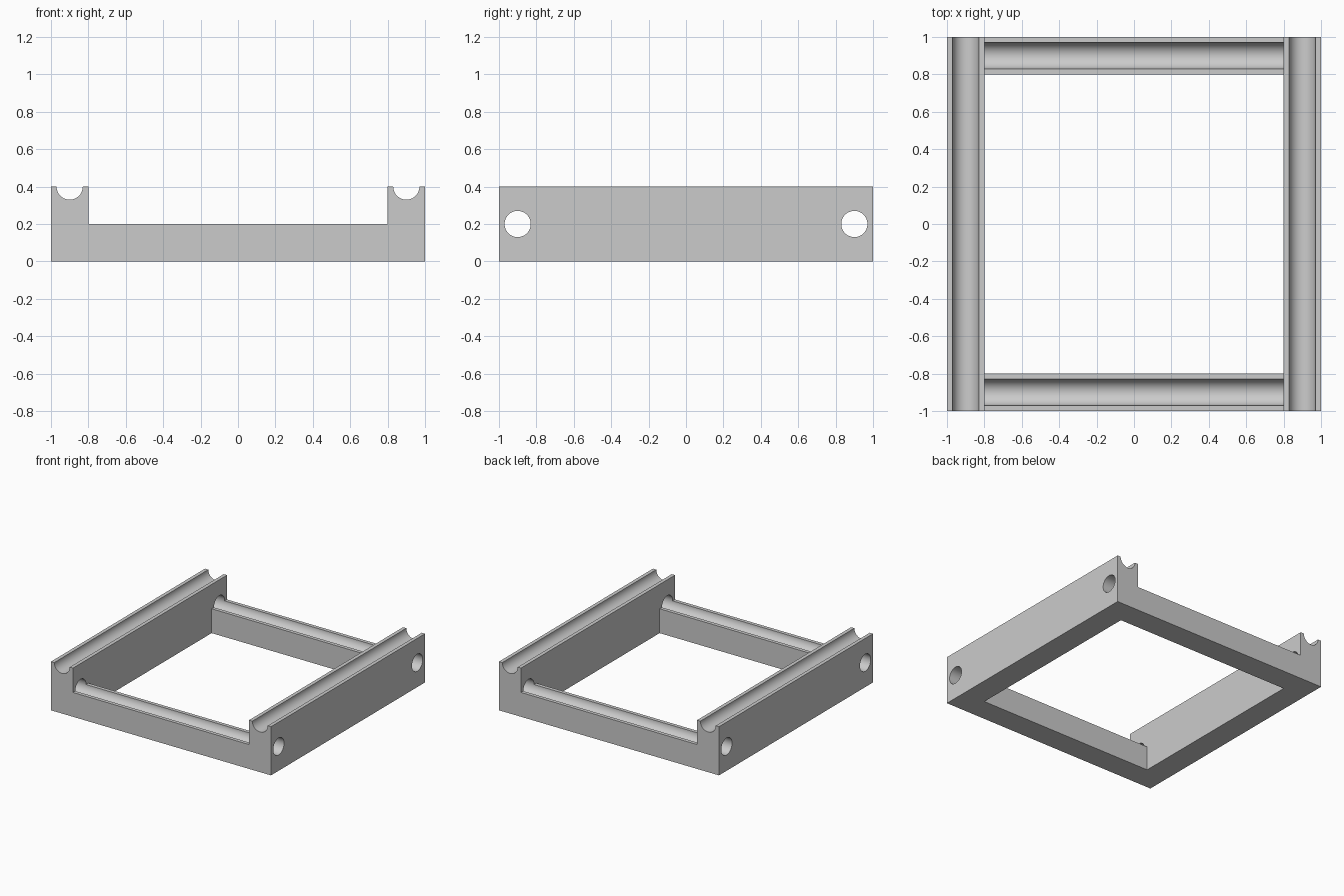
import bpy, bmesh
from math import pi, cos, sin, radians
from mathutils import Matrix

if "Cube" in bpy.data.objects:
    bpy.data.objects.remove(bpy.data.objects["Cube"])

HALF, INNER, MID = 1.0, 0.8, 0.9   # outer edge, inner edge, rail centre line
HIGH, LOW = 0.4, 0.2               # side rail and cross rail heights
R, SEG = 0.07, 64                  # channel radius and facets

grey = bpy.data.materials.new("light grey")
grey.use_nodes = True
colour = (0.6, 0.6, 0.6, 1)
grey.diffuse_color = colour
grey.node_tree.nodes["Principled BSDF"].inputs["Base Color"].default_value = colour


def make_object(name, bm):
    bmesh.ops.recalc_face_normals(bm, faces=bm.faces)
    mesh = bpy.data.meshes.new(name)
    bm.to_mesh(mesh)
    bm.free()
    mesh.materials.append(grey)
    obj = bpy.data.objects.new(name, mesh)
    bpy.context.collection.objects.link(obj)
    return obj


def groove(cx):
    """Half-round channel, left to right, in the top of a side rail."""
    steps = SEG // 2
    return [(cx + R * cos(pi + pi * i / steps), HIGH + R * sin(pi + pi * i / steps))
            for i in range(steps + 1)]


# Frame: stepped front outline with two grooves, extruded front to back
outline = [(-HALF, 0), (-HALF, HIGH), *groove(-MID), (-INNER, HIGH), (-INNER, LOW),
           (INNER, LOW), (INNER, HIGH), *groove(MID), (HALF, HIGH), (HALF, 0)]
bm = bmesh.new()
face = bm.faces.new([bm.verts.new((x, -HALF, z)) for x, z in outline])
swept = bmesh.ops.extrude_face_region(bm, geom=[face])["geom"]
bmesh.ops.translate(bm, vec=(0, 2 * HALF, 0),
                    verts=[v for v in swept if isinstance(v, bmesh.types.BMVert)])
frame = make_object("rail_frame", bm)

# Cutters: central opening, and a round bore along each cross rail
bm = bmesh.new()
bmesh.ops.create_cube(bm, size=2 * INNER)
cutters = [make_object("opening_cutter", bm)]
for side, y in (("front", -MID), ("back", MID)):
    bm = bmesh.new()
    bmesh.ops.create_cone(bm, cap_ends=True, segments=SEG, radius1=R, radius2=R,
                          depth=2.4 * HALF,
                          matrix=Matrix.Translation((0, y, LOW)) @ Matrix.Rotation(pi / 2, 4, 'Y'))
    cutters.append(make_object(side + "_bore_cutter", bm))

bpy.ops.object.select_all(action='DESELECT')
bpy.context.view_layer.objects.active = frame
frame.select_set(True)
for cutter in cutters:
    cutter.hide_render = True
    mod = frame.modifiers.new("cut", 'BOOLEAN')
    mod.operation, mod.solver, mod.object = 'DIFFERENCE', 'EXACT', cutter
    bpy.ops.object.modifier_apply(modifier=mod.name)
    bpy.data.objects.remove(cutter)

# Smooth channels with crisp edges
bpy.ops.object.shade_smooth_by_angle(angle=radians(30))
